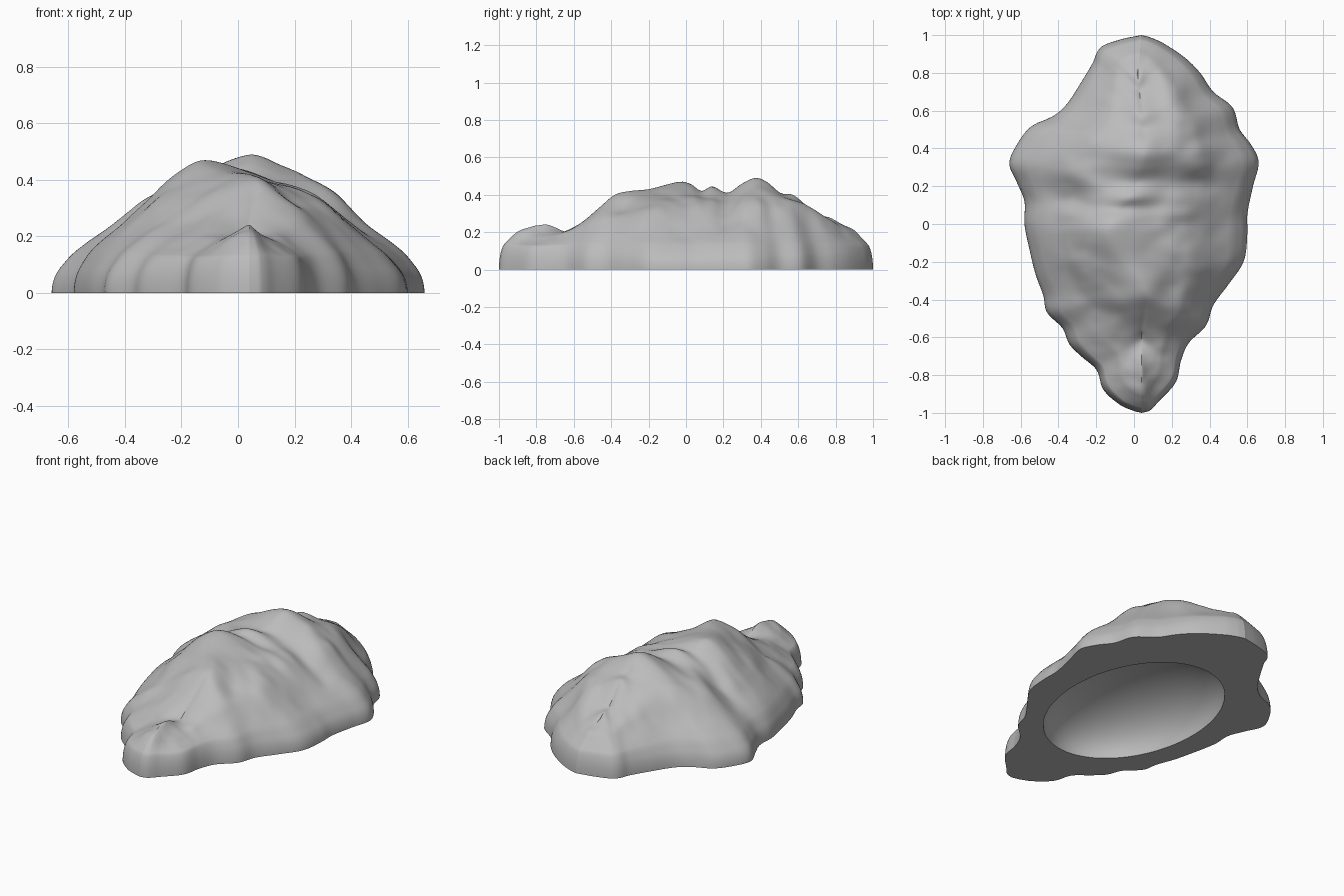
import bpy
import bmesh
import math
from mathutils import Vector, noise

ROWS, COLS, HOLLOW_RINGS = 150, 96, 14
SPINE_REACH = 0.8
WALL_HEIGHT, WALL_START = 0.12, 0.86
HOLLOW_X, HOLLOW_Y, HOLLOW_DEPTH = 0.425, 0.59, 0.27

# Half outlines, (y, x) in hundredths, from the front tip to the back tip
LEFT_EDGE = [(-100, 4), (-99, 8), (-94, 13), (-84, 22), (-72, 25), (-63, 29),
             (-54, 38), (-43, 42), (-32, 50), (-20, 58), (-5, 60), (5, 60),
             (20, 63), (33, 66), (42, 62), (50, 56), (62, 52), (70, 42),
             (80, 35), (88, 27), (96, 15), (99, 8), (100, 4)]
RIGHT_EDGE = [(-100, 4), (-99, 0), (-96, -7), (-88, -16), (-77, -20),
              (-70, -28), (-64, -34), (-55, -38), (-47, -46), (-38, -48),
              (-27, -52), (-15, -55), (0, -58), (12, -58), (22, -62),
              (32, -66), (42, -62), (52, -54), (57, -43), (63, -36),
              (75, -28), (85, -22), (94, -17), (98, -6), (100, 4)]

# Crest of the rock: height and sideways drift along y
CREST_HEIGHT = [(-80, 23.5), (-74, 24), (-62, 20), (-55, 25), (-45, 34),
                (-38, 40), (-30, 42), (-20, 43), (-3, 47), (3, 45.5),
                (8, 42), (14, 44.5), (22, 41), (30, 46), (37, 49), (43, 47),
                (50, 41), (57, 40), (64, 34), (70, 29), (76, 28), (80, 25)]
CREST_DRIFT = [(-80, 4), (-60, 4), (-35, 5), (-5, -12), (15, -2), (37, 5), (80, 2)]

# Falloff from the crest to the top of the rim wall
FALLOFF = [(0, 100), (3, 99.8), (10, 97), (25, 87), (42, 74), (53, 62),
           (65, 43), (79, 22), (93, 2), (100, 0)]

# Local swellings and dents: x, y, width, length, height
LUMPS = [(.35, -.12, .09, .26, .03), (.35, .36, .09, .07, .025),
         (.17, -.35, .08, .08, -.03), (-.36, .13, .18, .05, -.025),
         (-.36, -.02, .13, .22, -.035), (-.17, -.45, .10, .12, -.04),
         (.30, .22, .14, .05, -.03), (.20, .62, .10, .14, .03),
         (0, .62, .09, .06, -.02)]


def curve(table, at):
    """Smooth curve through a table given in hundredths."""
    at = max(table[0][0], min(table[-1][0], at * 100))
    last = len(table) - 1
    k = next(i for i in range(last) if at <= table[i + 1][0])

    def slope(i):
        a, b = table[max(i - 1, 0)], table[min(i + 1, last)]
        return (b[1] - a[1]) / (b[0] - a[0])

    (x0, y0), (x1, y1) = table[k], table[k + 1]
    w = x1 - x0
    s = (at - x0) / w
    r = 1 - s
    return (y0 * r * r * (1 + 2 * s) + y1 * s * s * (1 + 2 * r)
            + w * s * r * (slope(k) * r - slope(k + 1) * s)) / 100


def surface_point(y, v):
    """Point on the dome: y runs front to back, v from right rim to left rim."""
    t = abs(v)
    rim = Vector((curve(LEFT_EDGE if v > 0 else RIGHT_EDGE, y), y, 0))
    crest_y = SPINE_REACH * y
    crest = Vector((curve(CREST_DRIFT, crest_y), crest_y, 0))
    p = crest.lerp(rim, t)
    # Bumps of the crest soften towards the sides
    sharp = curve(CREST_HEIGHT, crest_y)
    soft = sum(curve(CREST_HEIGHT, crest_y + d) for d in (-.07, 0, .07)) / 3
    height = sharp + (soft - sharp) * min(1, 2 * t)
    # Rounded rim wall with the slope above it
    over = max(0, (t - WALL_START) / (1 - WALL_START))
    z = WALL_HEIGHT * math.sqrt(max(0, 1 - over * over))
    z += (height - WALL_HEIGHT) * curve(FALLOFF, t)
    fade = math.sin(math.pi * t) ** 2
    for x, ly, width, length, lift in LUMPS:
        z += fade * lift * math.exp(-((p.x - x) / width) ** 2 - ((p.y - ly) / length) ** 2)
    z += fade * 0.018 * noise.noise(Vector((p.x * 5, p.y * 7, 1.7)))
    z += fade * 0.008 * noise.noise(Vector((p.x * 11, p.y * 14, 5.2)))
    p.z = max(z, 0) if t < 1 else 0
    return p


cube = bpy.data.objects.get("Cube")
if cube:
    bpy.data.objects.remove(cube, do_unlink=True)

bm = bmesh.new()

# Rugged dome
grid = []
for i in range(ROWS + 1):
    y = -math.cos(math.pi * i / ROWS)
    grid.append([bm.verts.new(surface_point(y, math.sin(math.pi * (j / COLS - 0.5))))
                 for j in range(COLS + 1)])
for i in range(ROWS):
    for j in range(COLS):
        bm.faces.new((grid[i][j], grid[i][j + 1], grid[i + 1][j + 1], grid[i + 1][j]))

# Flat underside and oval hollow
rim = [row[-1] for row in grid] + [row[0] for row in grid[-2:0:-1]]
angles = [math.atan2(v.co.y / HOLLOW_Y, v.co.x / HOLLOW_X) for v in rim]
rings = [rim]
for k in range(HOLLOW_RINGS):
    rise = math.pi / 2 * k / HOLLOW_RINGS
    c = math.cos(rise)
    rings.append([bm.verts.new((HOLLOW_X * c * math.cos(a), HOLLOW_Y * c * math.sin(a),
                                HOLLOW_DEPTH * math.sin(rise))) for a in angles])
count = len(rim)
for outer, inner in zip(rings, rings[1:]):
    for i in range(count):
        n = (i + 1) % count
        bm.faces.new((outer[i], outer[n], inner[n], inner[i]))
top = bm.verts.new((0, 0, HOLLOW_DEPTH))
for i in range(count):
    bm.faces.new((rings[-1][i], rings[-1][(i + 1) % count], top))

bmesh.ops.remove_doubles(bm, verts=bm.verts, dist=0.00005)
bmesh.ops.recalc_face_normals(bm, faces=bm.faces)
mesh = bpy.data.meshes.new("rock_shell")
bm.to_mesh(mesh)
bm.free()

# Stone material
stone = bpy.data.materials.new("grey stone")
stone.use_nodes = True
grey = (0.5, 0.5, 0.5, 1)
stone.diffuse_color = grey
stone.node_tree.nodes["Principled BSDF"].inputs["Base Color"].default_value = grey
mesh.materials.append(stone)

rock = bpy.data.objects.new("rock_shell", mesh)
bpy.context.collection.objects.link(rock)
bpy.ops.object.select_all(action='DESELECT')
rock.select_set(True)
bpy.context.view_layer.objects.active = rock
bpy.ops.object.shade_smooth_by_angle(angle=math.radians(40))
